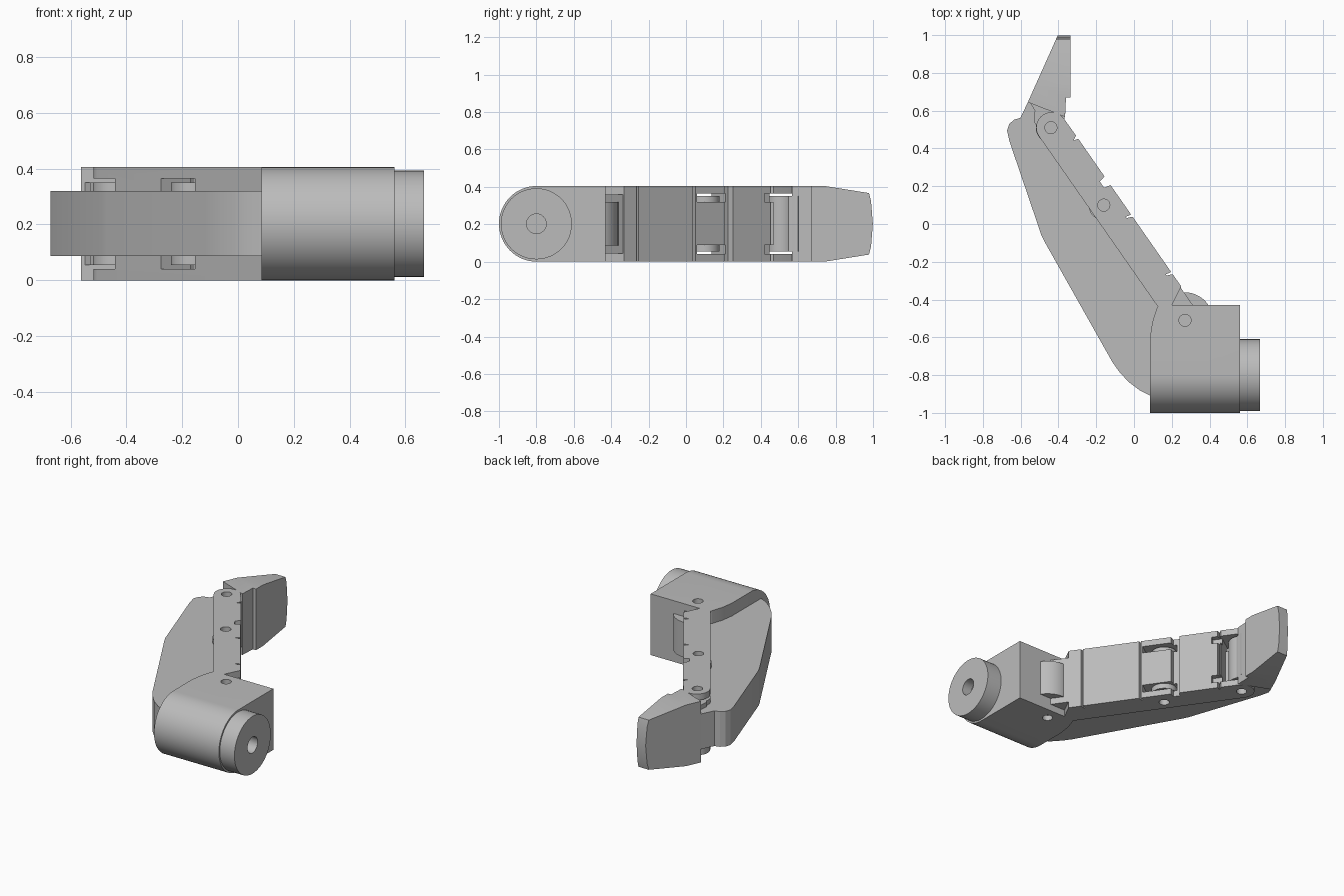
import bpy, bmesh
from math import cos, sin, pi, radians
from mathutils import Vector, Matrix

if "Cube" in bpy.data.objects:
    bpy.data.objects.remove(bpy.data.objects["Cube"])

grey = bpy.data.materials.new("plain_grey")
grey.use_nodes = True
grey.diffuse_color = (0.5, 0.5, 0.5, 1)
grey.node_tree.nodes["Principled BSDF"].inputs["Base Color"].default_value = (0.5, 0.5, 0.5, 1)

H = 0.405             # full thickness
MID = H / 2
PINS = [(0.27, -0.51), (-0.16, 0.10), (-0.44, 0.51)]


def along(s, n):
    """Point on the slanted finger axis: s along it, n across it."""
    return (-0.572 * s + 0.82 * n, 0.82 * s + 0.572 * n)


def arc(cx, cy, r, a0, a1, steps=16):
    return [(cx + r * cos(radians(a0 + (a1 - a0) * i / steps)),
             cy + r * sin(radians(a0 + (a1 - a0) * i / steps))) for i in range(steps + 1)]


def prism(name, pts, lo, hi, place=lambda a, b, h: (a, b, h), planes=()):
    """Extrude an outline, then trim it by (point, outward normal) planes."""
    bm = bmesh.new()
    face = bm.faces.new([bm.verts.new(place(a, b, lo)) for a, b in pts])
    step = Vector(place(0, 0, hi)) - Vector(place(0, 0, lo))
    ext = bmesh.ops.extrude_face_region(bm, geom=[face], use_keep_orig=True)
    bmesh.ops.translate(bm, vec=step, verts=[v for v in ext["geom"] if isinstance(v, bmesh.types.BMVert)])
    for co, no in planes:
        cut = bmesh.ops.bisect_plane(bm, geom=bm.verts[:] + bm.edges[:] + bm.faces[:],
                                     plane_co=co, plane_no=no, clear_outer=True)
        edges = [e for e in cut["geom_cut"] if isinstance(e, bmesh.types.BMEdge) and e.is_boundary]
        bmesh.ops.holes_fill(bm, edges=edges)
    bmesh.ops.recalc_face_normals(bm, faces=bm.faces[:])
    mesh = bpy.data.meshes.new(name)
    bm.to_mesh(mesh)
    bm.free()
    mesh.materials.append(grey)
    ob = bpy.data.objects.new(name, mesh)
    bpy.context.collection.objects.link(ob)
    return ob


def carve(ob, cutters):
    """Subtract the cutters and discard them."""
    for c in cutters:
        mod = ob.modifiers.new("cut", "BOOLEAN")
        mod.operation, mod.solver, mod.object = "DIFFERENCE", "EXACT", c
    bpy.context.view_layer.update()
    deps = bpy.context.evaluated_depsgraph_get()
    mesh = bpy.data.meshes.new_from_object(ob.evaluated_get(deps))
    ob.modifiers.clear()
    ob.data = mesh
    for c in cutters:
        bpy.data.objects.remove(c)


def pin_holes(pin):
    ring = arc(*pin, 0.032, 0, 345, 23)
    return [prism("cutter", ring, -0.05, 0.035), prism("cutter", ring, H - 0.035, H + 0.05)]


def slot(s0, s1, n0, n1, lo, hi):
    return prism("cutter", [along(*p) for p in ((s0, n0), (s1, n0), (s1, n1), (s0, n1))], lo, hi)


def sideways(a, b, h):
    return (h, a, b)


# Base housing: rounded front, flat back, trimmed left corner
outline = [(-0.43, 0), (-0.43, H)] + arc(-0.7975, MID, MID, 90, 270, 32)
base = prism("base_housing", outline, 0.085, 0.56, sideways,
             [((0.085, -0.6, 0), (-1, 0.15, 0)), ((0.1, -0.51, 0), (-1, 0.33, 0)),
              ((0.12, -0.445, 0), (-1, 1, 0))])
carve(base, pin_holes(PINS[0]))

# Side hub with a blind bore
hub = prism("side_hub", arc(-0.8, MID, 0.19, 0, 352.5, 47), 0.55, 0.667, sideways)
carve(hub, [prism("cutter", arc(-0.8, MID, 0.053, 0, 345, 23), 0.6, 0.8, sideways)])

# Rounded root knuckle rising out of the base
prism("root_knuckle", arc(*PINS[0], 0.148, 0, 352.5, 47), 0.087, 0.32)

# Root tongue tucked between base and first link
prism("root_tongue", [along(*p) for p in ((-0.40, 0.01), (-0.56, 0.01), (-0.56, -0.14), (-0.40, -0.14))],
      0.045, 0.36)

# Finger links: one bar with round end, grip grooves and joint slots
F = 0.016
bar = [(-0.50, -0.147), (-0.467, -0.081), (-0.414, F)]
for s in (-0.327, 0.044):
    bar += [(s - 0.008, F), (s + 0.004, F - 0.03), (s + 0.012, F - 0.03), (s + 0.006, F)]
bar += [(0.24, F), (0.248, -0.02), (0.288, -0.02), (0.296, F), (0.54, F), (0.545, -0.012), (0.56, F)]
bar += arc(0.669, -0.066, 0.081, 90, -90)
links = prism("finger_links", [along(*p) for p in bar], 0, H)
cuts = [slot(0.56, 0.9, -0.3, 0.2, 0.04, 0.365)]
for lo, hi in ((0.04, 0.09), (0.32, 0.365)):
    cuts.append(slot(0.06, 0.27, -0.3, 0.2, lo, hi))
    cuts.append(slot(0.50, 0.6, -0.02, 0.2, lo, hi))
carve(links, cuts + pin_holes(PINS[1]) + pin_holes(PINS[2]))

# Knuckles seated inside the slots
prism("middle_knuckle", arc(*PINS[1], 0.08, 0, 352.5, 47), 0.055, 0.35)
prism("tip_knuckle", arc(*PINS[2], 0.08, 0, 352.5, 47), 0.055, 0.35)

# Back shell: narrow spine following the bend
shell = [along(-0.50, -0.10), along(0.62, -0.10), (-0.47, 0.58), (-0.54, 0.60), (-0.60, 0.562),
         (-0.635, 0.552), (-0.66, 0.53), (-0.672, 0.495), (-0.66, 0.44), (-0.49, -0.06), (-0.47, -0.10),
         (-0.115, -0.73), (-0.08, -0.78), (-0.03, -0.835), (0.03, -0.88), (0.10, -0.915), (0.2, -0.91), (0.2, -0.5)]
prism("back_shell", shell, 0.087, 0.32)

# Fingertip: wedge with tapered sides, plus its neck and heel
trims = []
for z, d in ((0, -1), (H, 1)):
    trims += [((0, 0.74, z), (0, 0.16, d)), ((0, 0.978, z - d * 0.037), (0, 1, d * 0.25)),
              ((0, 0.99, z - d * 0.09), (0, 1, d * 0.08))]
prism("fingertip", [(-0.562, 0.645), (-0.365, 0.567), (-0.36, 0.67), (-0.337, 0.67), (-0.337, 1.0), (-0.403, 1.0)],
      0, H, planes=trims)
prism("tip_neck", [(-0.555, 0.65), (-0.525, 0.60), (-0.53, 0.54), (-0.46, 0.45), (-0.37, 0.54), (-0.362, 0.60)],
      0.055, 0.35)
prism("tip_heel", [(-0.602, 0.56), (-0.557, 0.655), (-0.45, 0.62), (-0.47, 0.55)], 0.087, 0.32)

# Smooth the round faces, keep the edges crisp
bpy.ops.object.select_all(action="DESELECT")
for ob in bpy.context.collection.objects:
    if ob.type == "MESH" and ob.data.materials and ob.data.materials[0] == grey:
        ob.select_set(True)
        bpy.context.view_layer.objects.active = ob
bpy.ops.object.shade_smooth_by_angle(angle=radians(25))
